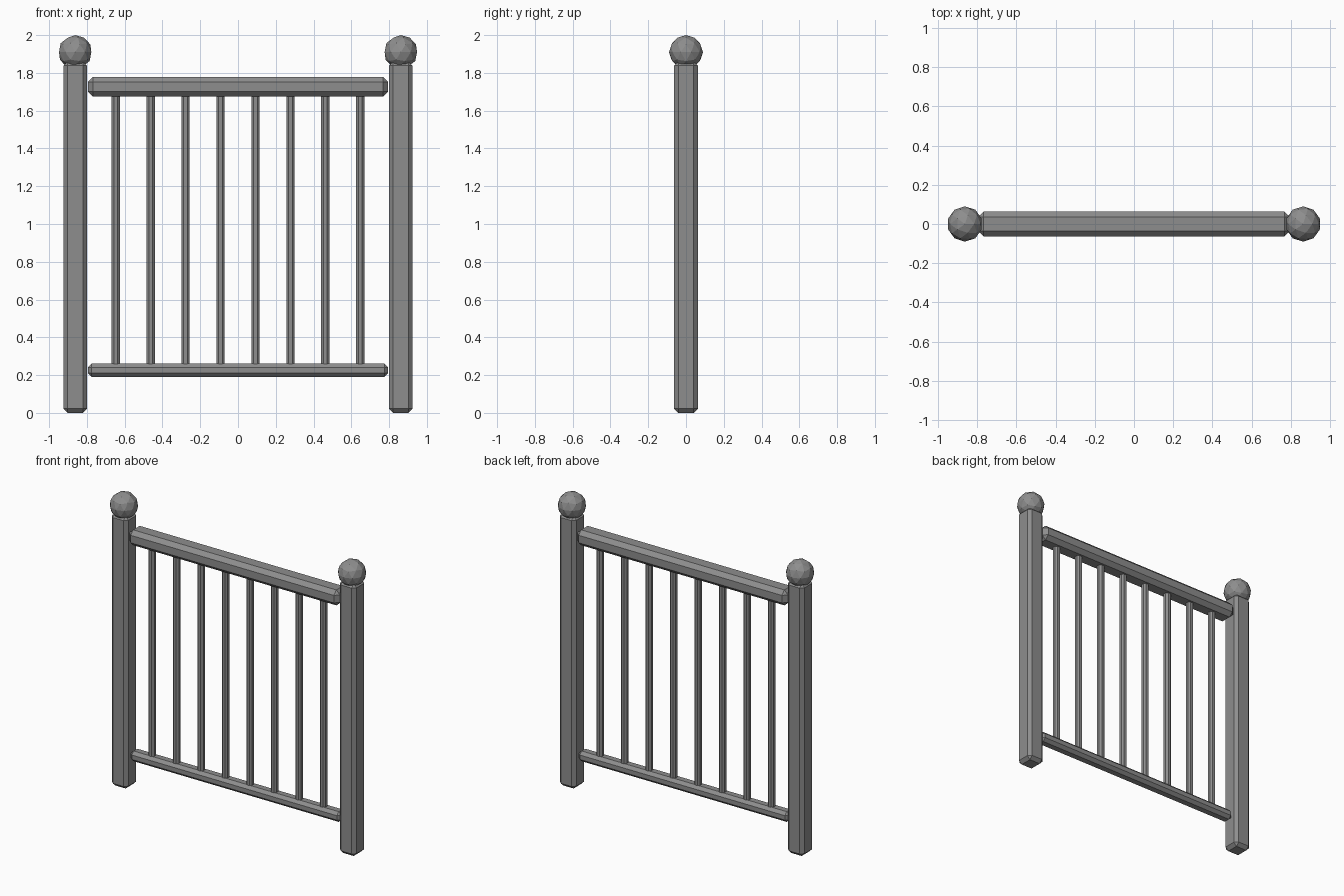
import bpy

cube = bpy.data.objects.get("Cube")
if cube:
    bpy.data.objects.remove(cube, do_unlink=True)

# Single painted metal colour
metal = bpy.data.materials.new("grey_metal")
metal.use_nodes = True
grey = (0.27, 0.27, 0.27, 1)
metal.diffuse_color = grey
bsdf = next(n for n in metal.node_tree.nodes if n.type == 'BSDF_PRINCIPLED')
bsdf.inputs["Base Color"].default_value = grey


def bar(name, center, size, bevel):
    """Box with chamfered edges."""
    bpy.ops.mesh.primitive_cube_add(size=1, location=center)
    ob = bpy.context.object
    ob.name = name
    ob.scale = size
    bpy.ops.object.transform_apply(location=False, rotation=False, scale=True)
    mod = ob.modifiers.new("Chamfer", 'BEVEL')
    mod.width = bevel
    mod.segments = 1
    ob.data.materials.append(metal)
    return ob


# End posts with faceted ball finials
for side, sx in (("left", 1), ("right", -1)):
    x = 0.862 * sx
    bar(side + "_post", (x, 0, 0.93), (0.125, 0.125, 1.86), 0.022)
    bpy.ops.mesh.primitive_ico_sphere_add(subdivisions=2, radius=0.09,
                                          location=(x, 0, 1.91))
    ball = bpy.context.object
    ball.name = side + "_finial"
    ball.data.materials.append(metal)

# Horizontal rails
bar("top_rail", (0, 0, 1.727), (1.59, 0.125, 0.105), 0.027)
bar("bottom_rail", (0, 0, 0.226), (1.59, 0.08, 0.07), 0.02)

# Vertical balusters
for i in range(8):
    x = (i - 3.5) * 0.185
    bar(f"baluster_{i + 1}", (x, 0, 0.965), (0.044, 0.044, 1.45), 0.012)
